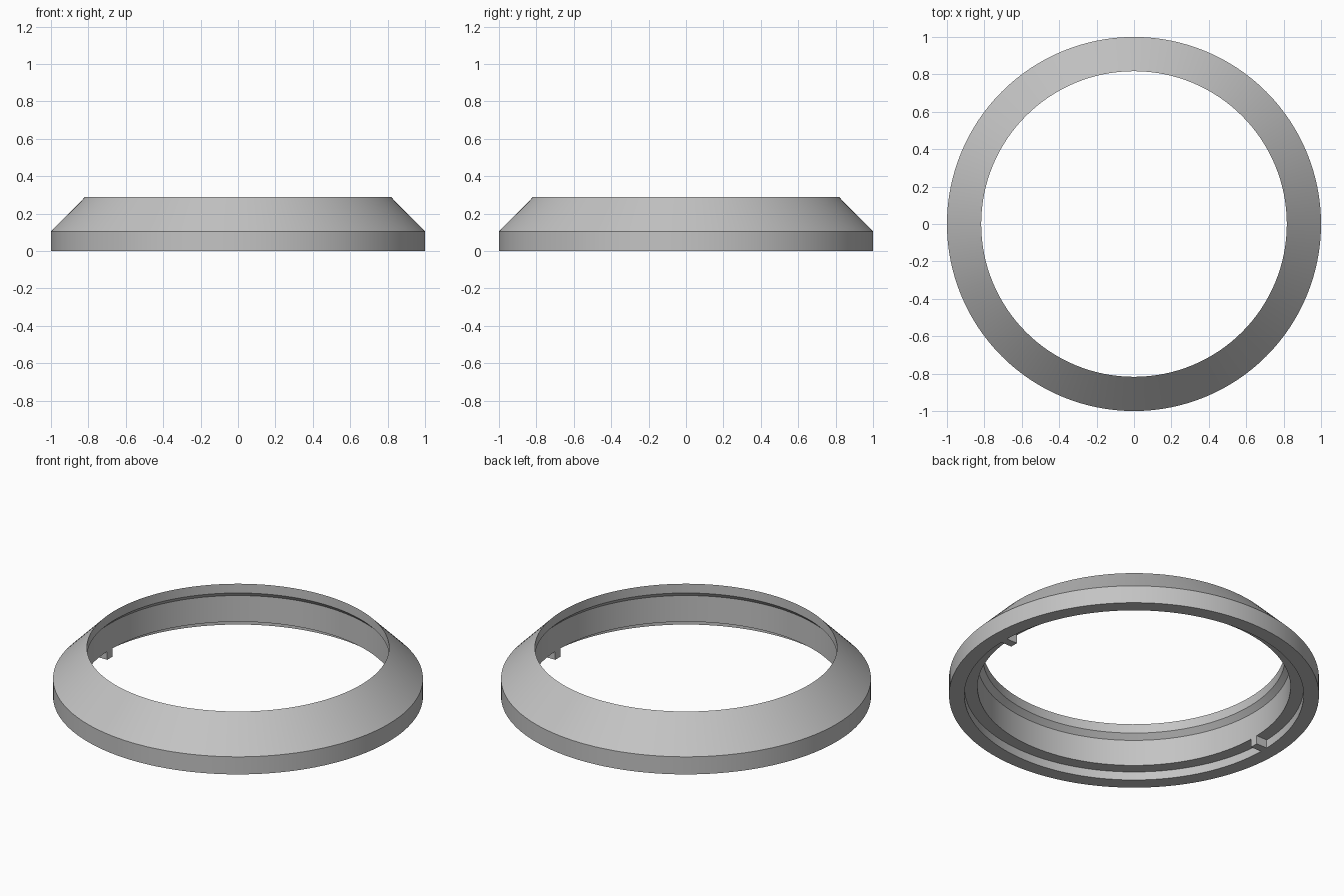
import bpy
import bmesh
import math
from mathutils import Matrix

old = bpy.data.objects.get("Cube")
if old:
    bpy.data.objects.remove(old, do_unlink=True)

SEGMENTS = 128
GREY = (0.55, 0.55, 0.55, 1.0)

mat = bpy.data.materials.new("plain_grey")
mat.use_nodes = True
mat.diffuse_color = GREY
mat.node_tree.nodes["Principled BSDF"].inputs["Base Color"].default_value = GREY


def add_object(name, bm):
    """Turn a bmesh into a named, coloured object."""
    bmesh.ops.recalc_face_normals(bm, faces=bm.faces)
    mesh = bpy.data.meshes.new(name)
    bm.to_mesh(mesh)
    bm.free()
    mesh.materials.append(mat)
    obj = bpy.data.objects.new(name, mesh)
    bpy.context.collection.objects.link(obj)
    return obj


# Ring: closed (radius, height) section revolved around z
section = [
    (1.0, 0.0), (1.0, 0.105),        # outer rim
    (0.817, 0.29), (0.817, 0.235),   # sloped top and lip
    (0.846, 0.206), (0.846, 0.05),   # lip underside and inner wall
    (0.917, 0.05), (0.917, 0.0),     # recess under the ledge
]
bm = bmesh.new()
verts = [bm.verts.new((r, 0, z)) for r, z in section]
edges = [bm.edges.new((a, b)) for a, b in zip(verts, verts[1:] + verts[:1])]
bmesh.ops.spin(bm, geom=verts + edges, cent=(0, 0, 0), axis=(0, 0, 1),
               angle=math.tau, steps=SEGMENTS, use_merge=True)
bmesh.ops.remove_doubles(bm, verts=bm.verts, dist=0.0001)
ring = add_object("bezel_ring", bm)

bpy.ops.object.select_all(action="DESELECT")
ring.select_set(True)
bpy.context.view_layer.objects.active = ring
bpy.ops.object.shade_smooth_by_angle(angle=math.radians(20))

# Locking tabs: small blocks in the recess on both sides
TAB_IN, TAB_OUT, TAB_WIDTH, TAB_HEIGHT = 0.846, 0.92, 0.048, 0.052
for side, name in ((1, "left_locking_tab"), (-1, "right_locking_tab")):
    bm = bmesh.new()
    centre = (side * (TAB_IN + TAB_OUT) / 2, 0, TAB_HEIGHT / 2)
    size = (TAB_OUT - TAB_IN, TAB_WIDTH, TAB_HEIGHT, 1)
    bmesh.ops.create_cube(bm, size=1, matrix=Matrix.Translation(centre) @ Matrix.Diagonal(size))
    add_object(name, bm)
